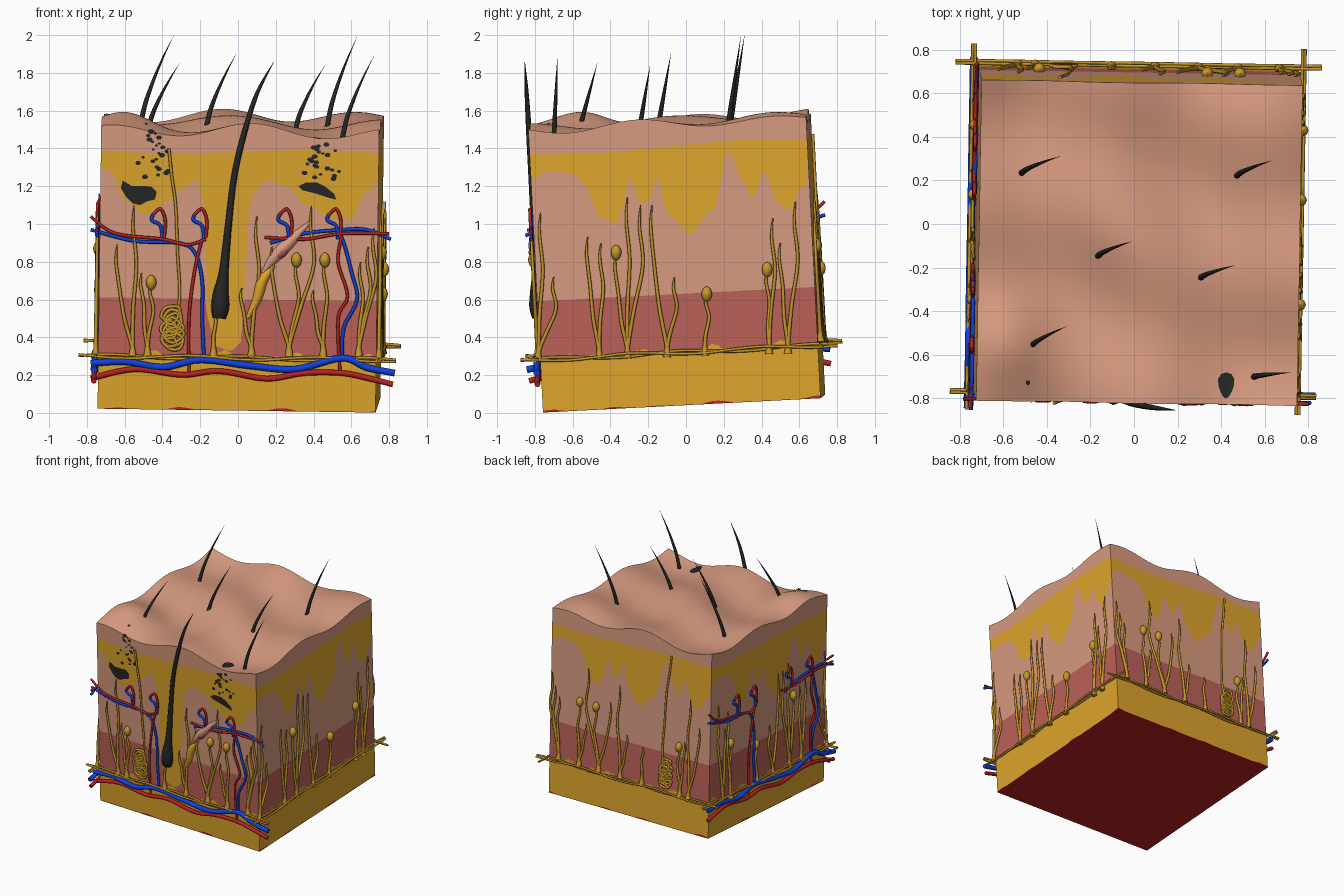
import bpy, bmesh, math, random
from mathutils import Matrix, Vector

if "Cube" in bpy.data.objects:
    bpy.data.objects.remove(bpy.data.objects["Cube"])

random.seed(4)
H, N = 0.736, 84
R = lambda deg, ax: Matrix.Rotation(math.radians(deg), 4, ax)
# the whole block leans slightly
M = Matrix.Translation((0.005, -0.01, 0.05)) @ R(-1, 'Z') @ R(2.95, 'X') @ R(0.8, 'Y')
MI = M.inverted()


def mat(name, r, g, b):
    m = bpy.data.materials.new(name)
    lin = [((c / 255 + 0.055) / 1.055) ** 2.4 for c in (r, g, b)]
    m.diffuse_color = (*lin, 1)
    m.use_nodes = True
    m.node_tree.nodes["Principled BSDF"].inputs["Base Color"].default_value = m.diffuse_color
    return m


SKIN = mat("skin pink", 216, 155, 128)
FAT = mat("fat yellow", 222, 165, 44)
MUSCLE = mat("muscle red", 188, 98, 88)
NERVE = mat("nerve ochre", 200, 152, 42)
RED = mat("artery red", 186, 34, 32)
BLUE = mat("vein blue", 16, 66, 224)
DARK = mat("hair black", 38, 38, 37)


def local(face, s, w, d):
    """Point on a side of the block, d outwards."""
    return Vector({'front': (s, -H - d, w), 'back': (s, H + d, w), 'right': (H + d, s, w),
                   'left': (-H - d, s, w), 'left_turned': (-H - d, -s, w)}[face])


def read(a, z, side=False):
    """Grid reading on the front (or right) view to block coordinates."""
    p = MI @ Vector((0.75, a, z) if side else (a, -0.8, z))
    return (p.y if side else p.x), p.z


def smooth(pts, n=6):
    """Catmull-Rom through points (x, y, z, radius)."""
    v = [Vector(p) for p in pts]
    v = [v[0]] + v + [v[-1]]
    out = []
    for a, b, c, d in zip(v, v[1:], v[2:], v[3:]):
        for k in range(n):
            t = k / n
            out.append(0.5 * (2 * b + (c - a) * t + (2 * a - 5 * b + 4 * c - d) * t * t
                              + (3 * b - a - 3 * c + d) * t ** 3))
    return out + [v[-1]]


def tubes(name, material, paths, matrix=M):
    """One mesh of round tubes; each path is a list of (x, y, z, radius)."""
    cu = bpy.data.curves.new(name, 'CURVE')
    cu.dimensions, cu.bevel_depth, cu.bevel_resolution, cu.use_fill_caps = '3D', 1, 2, True
    for path in paths:
        pts = smooth(path)
        sp = cu.splines.new('POLY')
        sp.points.add(len(pts) - 1)
        for q, p in zip(sp.points, pts):
            q.co, q.radius = (p[0], p[1], p[2], 1), max(p[3], 0.0008)
    tmp = bpy.data.objects.new(name + "_path", cu)
    bpy.context.collection.objects.link(tmp)
    dg = bpy.context.evaluated_depsgraph_get()
    me = bpy.data.meshes.new_from_object(tmp.evaluated_get(dg))
    bpy.data.objects.remove(tmp)
    me.materials.clear()
    me.materials.append(material)
    ob = bpy.data.objects.new(name, me)
    ob.matrix_world = matrix
    bpy.context.collection.objects.link(ob)


def on(face, pts, r, d=0.012, side=False):
    """Flat path of (a, z) or (a, z, radius) readings laid on a face."""
    return [(*local(face, *read(p[0], p[1], side), d), p[2] if len(p) > 2 else r) for p in pts]


def interp(table, s):
    if s <= table[0][0]:
        return table[0][1]
    for (a, x), (b, y) in zip(table, table[1:]):
        if s <= b:
            t = (s - a) / (b - a)
            return x + (y - x) * t * t * (3 - 2 * t)
    return table[-1][1]


# ---- layered block
FRONT_WAVE = [read(*p) for p in [
    (-.74, 1.28), (-.68, 1.29), (-.6, 1.13), (-.5, 1.05), (-.4, 1.1), (-.3, 1.18), (-.22, 1.24),
    (-.18, 1.1), (-.16, .5), (-.12, .35), (-.04, .33), (.03, .38), (.04, .9), (.07, 1.15),
    (.15, 1.23), (.26, 1.2), (.36, 1.1), (.5, 1.03), (.6, 1.03), (.68, 1.17), (.76, 1.22)]]
SIDE_WAVE = [read(*p, True) for p in [
    (-.82, 1.24), (-.73, 1.28), (-.6, 1.27), (-.53, 1.2), (-.46, 1.04), (-.37, 1.0), (-.33, 1.1),
    (-.3, 1.25), (-.24, 1.11), (-.2, 1.12), (-.15, 1.25), (-.1, 1.05), (.02, .95), (.14, 1.07),
    (.23, 1.39), (.29, 1.25), (.35, 1.14), (.42, 1.28), (.48, 1.12), (.54, 1.07), (.62, 1.2), (.68, 1.27)]]


def top(x, y):
    return (1.472 + .03 * math.cos(8.5 * (x + .03) + math.sin(3 * y))
            + .022 * math.cos(8.6 * y + 1.5 * math.sin(2.5 * x))
            + .045 * math.exp(-((x + .6) ** 2 + (y + .45) ** 2) / .03))


def block():
    bm = bmesh.new()
    pos = lambda i: -H + 2 * H * i / N
    grid = {(i, j): bm.verts.new((pos(i), pos(j), top(pos(i), pos(j))))
            for i in range(N + 1) for j in range(N + 1)}
    for i in range(N):
        for j in range(N):
            bm.faces.new([grid[i, j], grid[i + 1, j], grid[i + 1, j + 1], grid[i, j + 1]])
    ring = ([(i, 0, 0) for i in range(N)] + [(N, i, 1) for i in range(N)]
            + [(N - i, N, 1) for i in range(N)] + [(0, N - i, 1) for i in range(N)])
    cols = []
    for k, (i, j, side) in enumerate(ring):
        s = pos(k % N)
        wave = interp(SIDE_WAVE if side else FRONT_WAVE, s)
        fat = .285 + .03 * max(0, math.sin(k * .45) * math.sin(k * .13)) + random.uniform(-.008, .008)
        edge = max(.002, .016 * math.sin(k * .31) * math.sin(k * .083))
        zs = [0, edge, fat, max(fat + .002, min(.59, wave - .002)), wave,
              1.372 + .014 * math.sin(4 * s)]
        cols.append([bm.verts.new((pos(i), pos(j), z)) for z in zs] + [grid[i, j]])
    band = [2, 1, 3, 0, 1, 0]      # red edge, fat, muscle, dermis, yellow, skin
    for a, b in zip(cols, cols[1:] + cols[:1]):
        for m, idx in enumerate(band):
            bm.faces.new([a[m], b[m], b[m + 1], a[m + 1]]).material_index = idx
    bm.faces.new([c[0] for c in reversed(cols)]).material_index = 2
    me = bpy.data.meshes.new("skin_block")
    bm.to_mesh(me)
    bm.free()
    for m in (SKIN, FAT, RED, MUSCLE):
        me.materials.append(m)
    ob = bpy.data.objects.new("skin_block", me)
    ob.matrix_world = M
    bpy.context.collection.objects.link(ob)
    bpy.context.view_layer.objects.active = ob
    ob.select_set(True)
    bpy.ops.object.shade_smooth_by_angle(angle=math.radians(40))


block()

# ---- hairs on top: base x, y, z and tip x, y, z
hairs = []
for bx, by, bz, tx, ty, tz in [(-.52, .23, 1.5, -.34, .31, 2.0), (.47, .22, 1.5, .63, .29, 1.99),
                               (-.17, -.15, 1.5, -.01, -.08, 1.9), (.3, -.25, 1.48, .46, -.19, 1.84),
                               (-.48, -.57, 1.48, -.31, -.47, 1.85), (.55, -.70, 1.44, .72, -.68, 1.89)]:
    hairs.append([(bx + (tx - bx) * t ** 1.4, by + (ty - by) * t, bz + (tz - bz) * t, .014 * (1 - t ** 1.5))
                  for t in (0, .25, .5, .75, 1)])
tubes("surface_hairs", DARK, hairs, Matrix())

# ---- cut hair with its root on the front
tubes("rooted_hair", DARK, [on('front', [(-.1, .5, .035), (-.095, .56, .048), (-.09, .64, .04), (-.075, .75, .025),
                                         (-.05, 1, .018), (-.02, 1.25, .016), (.03, 1.47, .015), (.1, 1.69, .011),
                                         (.19, 1.86, .001)], 0, .01)])

# ---- blood vessels on the front and left
MAIN_BLUE = [(-.78, .26), (-.6, .27), (-.4, .24), (-.2, .28), (.05, .25), (.3, .23), (.55, .29), (.68, .24), (.83, .21)]
MAIN_RED = [(-.78, .18), (-.55, .23), (-.3, .2), (-.1, .22), (.15, .18), (.35, .21), (.55, .21), (.7, .18), (.82, .15)]
FINE_BLUE = [[(-.18, .28), (-.19, .5), (-.19, .7), (-.23, .85), (-.32, .9), (-.55, .91), (-.78, .97)],
             [(.55, .29), (.56, .45), (.63, .6), (.6, .75), (.56, .9), (.52, .98)],
             [(.17, .9), (.35, .95), (.55, .97), (.68, .97), (.81, .92)]]
FINE_RED = [[(-.26, .21), (-.26, .5), (-.23, .75), (-.19, .92)],
            [(-.78, 1.04), (-.65, .95), (-.4, .92), (-.27, .89), (-.17, .92)],
            [(.54, .21), (.53, .5), (.58, .62), (.53, .8), (.55, .94)],
            [(.14, .93), (.35, .92), (.55, .95), (.8, .95)]]
for c in (-.42, -.2, .25, .51):      # capillary loops
    FINE_RED.append([(c + .03, .93), (c + .035, 1.02), (c + .01, 1.08), (c - .03, 1.05)])
    FINE_BLUE.append([(c - .03, 1.05), (c - .035, 1.02), (c + .01, .99), (c + .02, .92)])
for face, label in (('front', 'front'), ('left_turned', 'left')):
    tubes(label + "_veins", BLUE, [on(face, MAIN_BLUE, .018, .02)] + [on(face, p, .0095, .014) for p in FINE_BLUE])
    tubes(label + "_arteries", RED, [on(face, MAIN_RED, .015, .02)] + [on(face, p, .0085, .018) for p in FINE_RED])

# ---- nerves: base a, then tips (a, z, has bulb)
FRONT_NERVES = [(-.56, [(-.64, .89, 0), (-.55, 1.1, 0)]), (-.48, [(-.51, .74, 0), (-.46, .69, 1)]),
                (-.13, [(-.13, .6, 0)]), (.07, [(.02, .66, 0), (.1, 1.04, 0)]),
                (.27, [(.18, .88, 0), (.31, .81, 1), (.39, 1.1, 0)]), (.45, [(.46, .81, 1), (.4, .65, 0)]),
                (.64, [(.65, .8, 0), (.72, .98, 0), (.69, .88, 0)])]
SIDE_NERVES = [(-.78, [(-.77, 1.06, 0), (-.7, .72, 0)]), (-.46, [(-.52, .93, 0), (-.45, .9, 0)]),
               (-.31, [(-.37, .85, 1), (-.31, 1.14, 0), (-.24, 1.1, 0)]), (-.1, [(-.18, 1.1, 0), (-.06, .72, 0)]),
               (.1, [(.11, .63, 1)]), (.44, [(.43, .76, 1), (.46, 1.03, 0)]), (.54, [(.5, .9, 0), (.58, 1.12, 0)])]
for face in ('front', 'right', 'back', 'left'):
    side = face in ('right', 'left')
    paths = []
    for off in (0, .012):            # running nerve strands
        paths.append([(*local(face, -.84 + .14 * i, .28 + .01 * math.sin(i * 1.3 + off * 200), .014 + off), .0075)
                      for i in range(13)])
    for b, tips in (SIDE_NERVES if side else FRONT_NERVES):
        z0 = .32 + (.03 * b if side else 0)
        for t, z, bulb in tips:
            h = z - z0
            paths.append(on(face, [(b, z0 - .02, .022), (b, z0 + .03, .012), (b + (t - b) * .5, z0 + h * .3, .01),
                                   (t + .012, z0 + h * .6, .009), (t - .006, z0 + h * .85, .008),
                                   (t, z, .003)], 0, .014, side))
            if bulb:
                paths.append(on(face, [(t, z - .042, .004), (t, z - .028, .02), (t, z, .028), (t, z + .026, .02),
                                       (t, z + .04, .004)], 0, .014, side))
    if not side:                     # coiled sweat gland and duct
        paths.append(on(face, [(-.35, .5), (-.31, .6), (-.32, .85), (-.33, 1.1), (-.35, 1.25), (-.365, 1.4)], .008))
        paths.append(on(face, [(-.35 + .045 * math.cos(i * 1.35) + random.uniform(-.02, .02),
                                .36 + .0042 * i + .045 * math.sin(i * 1.35)) for i in range(42)], .009, .018))
    tubes(face + "_nerves", NERVE, paths)

# ---- hair-raising muscle
tubes("muscle_sheath", FAT, [on('front', [(.05, .5, .01), (.1, .6, .024), (.13, .7, .028), (.19, .78, .01)], 0, .006)])
tubes("hair_muscle", SKIN, [on('front', [(.13, .74, .008), (.2, .83, .03), (.28, .91, .03), (.39, 1.02, .004)], 0, .006)])
tubes("muscle_patch", MUSCLE, [on('front', [(.19, .81, .008), (.23, .85, .028), (.28, .89, .008)], 0, .014)])

# ---- dark oil glands and flecks as thin plates
bm = bmesh.new()
plate = lambda pts: bm.faces.new([bm.verts.new(local('front', *read(*p), .005)) for p in pts])
plate([(-.61, 1.23), (-.62, 1.19), (-.59, 1.14), (-.56, 1.11), (-.52, 1.1), (-.48, 1.12), (-.44, 1.13),
       (-.43, 1.17), (-.46, 1.2), (-.51, 1.2), (-.56, 1.2)])
plate([(.32, 1.2), (.34, 1.18), (.42, 1.16), (.48, 1.14), (.52, 1.13), (.51, 1.16), (.46, 1.2), (.42, 1.22), (.36, 1.22)])
for cx, z0, z1 in ((-.45, 1.25, 1.5), (.45, 1.24, 1.43)):
    for k in range(24):
        t = k / 24
        x, z = cx + random.uniform(-.11, .11) * (1 - t * .5), z0 + (z1 - z0) * t
        r = random.uniform(.009, .018)
        plate([(x + r * math.cos(a * 1.047), z + r * .75 * math.sin(a * 1.047)) for a in range(6)])
for cx, cy, rx, ry in ((.41, -.65, .045, .06), (-.5, -.65, .012, .012)):   # pores on top
    mid = bm.verts.new((cx, cy, top(cx, cy) + .006))
    rim = [(cx + rx * math.cos(a * .5236) * (.8 + .3 * math.sin(a * .5236)), cy + ry * math.sin(a * .5236))
           for a in range(12)]
    rim = [bm.verts.new((x, y, top(x, y) + .006)) for x, y in rim]
    for a, b in zip(rim, rim[1:] + rim[:1]):
        bm.faces.new([mid, a, b])
me = bpy.data.meshes.new("oil_glands")
bm.to_mesh(me)
bm.free()
me.materials.append(DARK)
ob = bpy.data.objects.new("oil_glands", me)
ob.matrix_world = M
bpy.context.collection.objects.link(ob)
